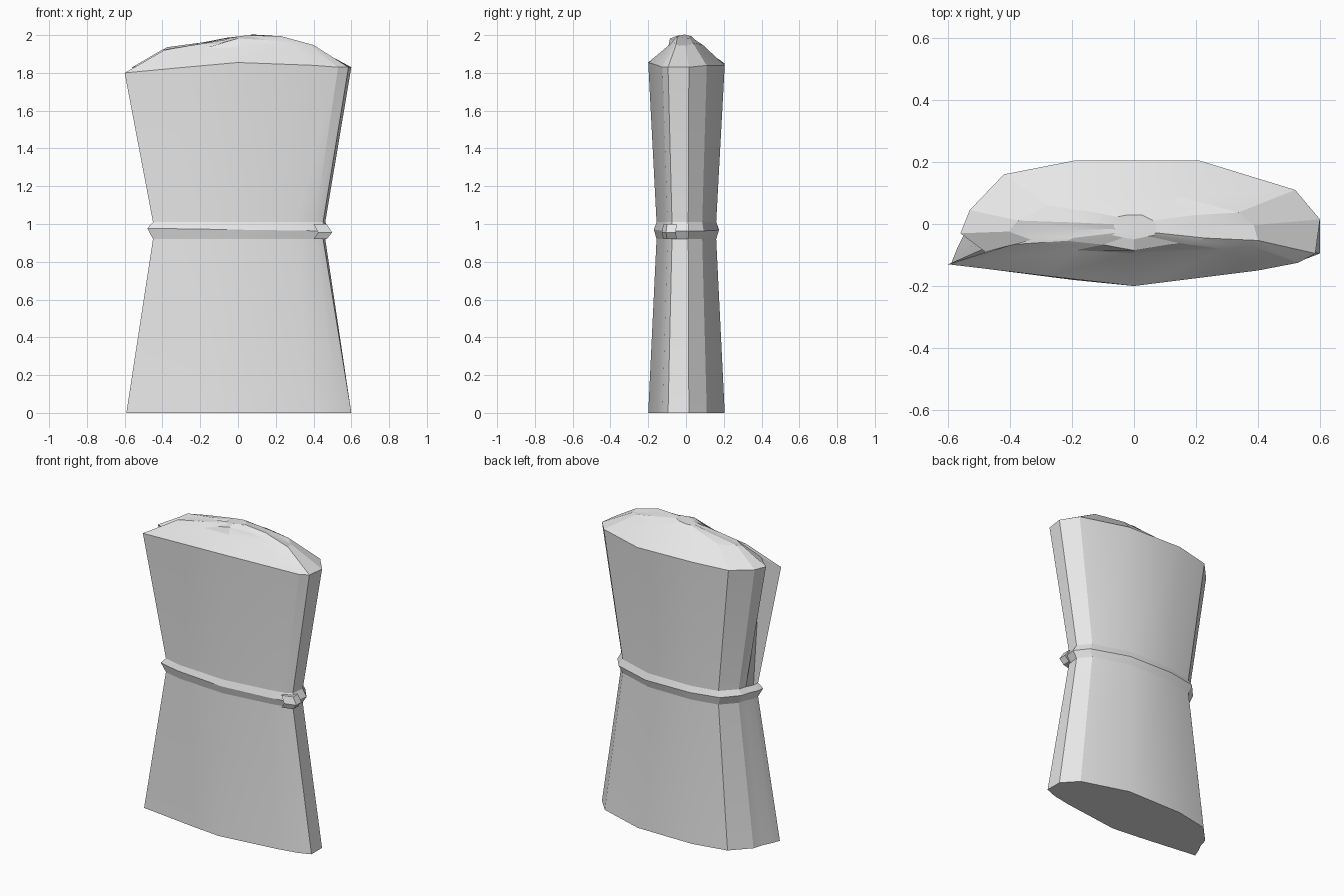
import bpy, bmesh, math, random
from mathutils import Vector

random.seed(4)
cube = bpy.data.objects.get("Cube")
if cube:
    bpy.data.objects.remove(cube, do_unlink=True)

grey = bpy.data.materials.new("plain grey")
grey.use_nodes = True
grey.diffuse_color = (0.8, 0.8, 0.8, 1)
grey.node_tree.nodes["Principled BSDF"].inputs["Base Color"].default_value = (0.8, 0.8, 0.8, 1)

# Rim outline, counterclockwise from the front left corner (x, y, z)
RIM = [(-.60, -.13, 1.80), (-.28, -.168, 1.83), (0, -.20, 1.855), (.40, -.15, 1.84),
       (.53, -.125, 1.83), (.585, -.095, 1.83), (.60, .015, 1.83), (.52, .11, 1.84),
       (.21, .205, 1.84), (-.19, .205, 1.85), (-.42, .16, 1.84), (-.53, .045, 1.83),
       (-.56, -.03, 1.83), (-.48, -.09, 1.85)]
N = len(RIM)


def ring(sx, sy, z):
    """Outline scaled to one level, without the notch in the left end."""
    pts = [Vector((x * sx, y * sy, z)) for x, y, _ in RIM]
    pts[12].xy = (-.55 * sx, -.02 * sy)
    pts[13].xy = (-.58 * sx, -.08 * sy)
    return pts


def loft(name, rings, cap_start=False, cap_end=False, loop=False, angle=18):
    bm = bmesh.new()
    loops = [[bm.verts.new(p) for p in r] for r in rings]
    pairs = list(zip(loops, loops[1:]))
    if loop:
        pairs.append((loops[-1], loops[0]))
    for a, b in pairs:
        n = len(a)
        for i in range(n):
            j = (i + 1) % n
            bm.faces.new((a[i], a[j], b[j], b[i]))
    if cap_start:
        bm.faces.new(loops[0][::-1])
    if cap_end:
        bm.faces.new(loops[-1])
    bmesh.ops.recalc_face_normals(bm, faces=bm.faces)
    mesh = bpy.data.meshes.new(name)
    bm.to_mesh(mesh)
    bm.free()
    mesh.materials.append(grey)
    ob = bpy.data.objects.new(name, mesh)
    bpy.context.collection.objects.link(ob)
    bpy.ops.object.select_all(action='DESELECT')
    ob.select_set(True)
    bpy.context.view_layer.objects.active = ob
    bpy.ops.object.shade_smooth_by_angle(angle=math.radians(angle))
    return ob


# Sheaf: flared foot, pinched waist, flared head
rim = [Vector(p) for p in RIM]
foot = ring(.985, 1, 0)
foot[5].x = foot[6].x = .60
foot[1].x = -.2
foot[1].y = -.18
low_waist, high_waist = ring(.77, .78, .92), ring(.77, .78, 1.01)
for level in (low_waist, high_waist):
    level[0].xy = (-.45, -.105)
    level[1].xy = (-.33, -.135)
loft("sheaf_bottom", [foot, low_waist, high_waist, rim], cap_start=True)

# Rough mounded head with uneven rings of cut ends
def mound(sx, sy, z, wobble):
    out = []
    for x, y, _ in RIM:
        k = 1 + random.uniform(-wobble, wobble)
        dz = random.uniform(-.12, .12) * wobble
        out.append(Vector((x * sx * k, y * sy * k - .01, z + dz + .02 * x)))
    return out


loft("sheaf_top", [rim, mound(.68, .45, 1.94, .08), mound(.36, .34, 1.972, .12),
                   mound(.12, .2, 1.99, .05)], cap_end=True, angle=12)

# Binding band with a ridged outer edge
apex = ring(.815, .85, .97)
apex[0].xy = (-.48, -.115)
apex[1].xy = (-.34, -.148)
for p in apex:
    p.z -= .015 * p.x
inner = ring(.72, .7, .965)
loft("binding_band", [low_waist, apex, high_waist, inner], loop=True)

# Small tucked knot at the front of the band's left end
corners = ((.40, -.12), (.47, -.10), (.47, -.05), (.41, -.06))
levels = ((.92, 1.0), (.955, 1.06), (1.0, 1.0))
loft("band_knot", [[Vector((x * s, y * s, z)) for x, y in corners] for z, s in levels],
     cap_start=True, cap_end=True)

bpy.context.view_layer.update()
